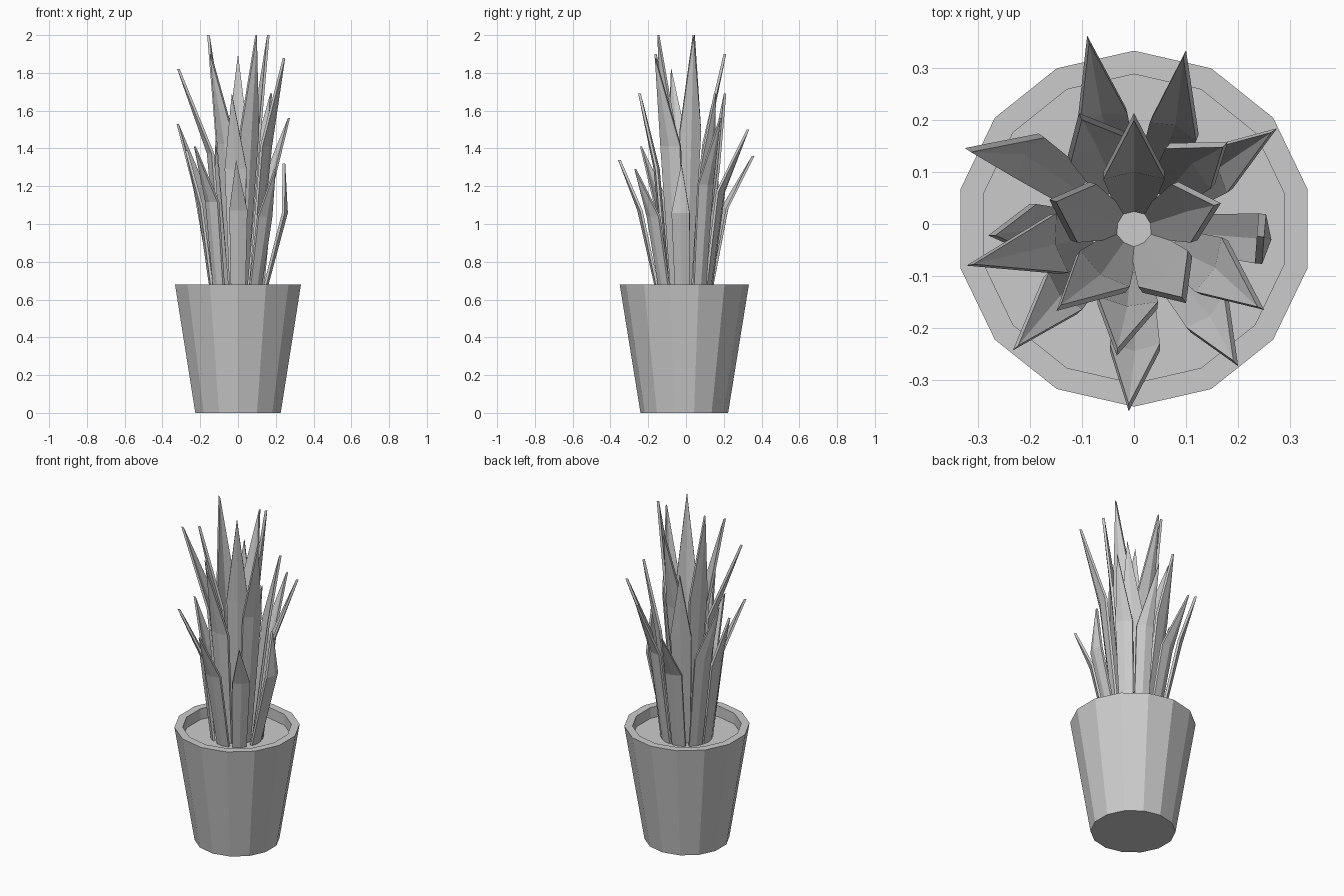
import bpy, bmesh, math
from mathutils import Vector

cube = bpy.data.objects.get("Cube")
if cube:
    bpy.data.objects.remove(cube, do_unlink=True)

grey = bpy.data.materials.new("plain_grey")
grey.use_nodes = True
grey.diffuse_color = (0.6, 0.6, 0.6, 1)
grey.node_tree.nodes["Principled BSDF"].inputs["Base Color"].default_value = (0.6, 0.6, 0.6, 1)

CENTRE = Vector((0, -0.009, 0))
SOIL = 0.615


def finish(bm, name):
    bmesh.ops.recalc_face_normals(bm, faces=bm.faces)
    mesh = bpy.data.meshes.new(name)
    bm.to_mesh(mesh)
    bm.free()
    mesh.materials.append(grey)
    obj = bpy.data.objects.new(name, mesh)
    bpy.context.collection.objects.link(obj)
    return obj


# Pot with its soil: a fourteen-sided profile turned about the upright axis
def lathe(name, profile, sides=14):
    bm = bmesh.new()
    verts = [bm.verts.new(CENTRE + Vector((0, r, z))) for r, z in profile]
    edges = [bm.edges.new(pair) for pair in zip(verts, verts[1:])]
    bmesh.ops.spin(bm, geom=verts + edges, cent=CENTRE, axis=(0, 0, 1),
                   angle=2 * math.pi, steps=sides)
    bmesh.ops.remove_doubles(bm, verts=bm.verts, dist=0.0005)
    bmesh.ops.dissolve_limit(bm, angle_limit=0.01, verts=bm.verts, edges=bm.edges)
    return finish(bm, name)


lathe("pot", [(0, 0), (0.232, 0), (0.342, 0.68), (0.297, 0.68), (0.297, SOIL), (0, SOIL)])


# Leaf: a thick blade folded along its middle, widest below the pointed tip
def leaf(name, root_r, root_w, mid, mid_w, tip, thickness=0.014, fold=0.014):
    tip = Vector(tip)
    middle = Vector((mid[0], mid[1], SOIL + 0.63 * (tip.z - SOIL)))
    out = middle - CENTRE
    out.z = 0
    out.normalize()
    side = Vector((-out.y, out.x, 0))
    root = CENTRE + out * root_r + Vector((0, 0, SOIL))

    bm = bmesh.new()

    def row(p, width, depth):
        return [bm.verts.new(p + side * width * s - out * depth * abs(s)) for s in (-1, 0, 1)]

    low, wide = row(root, root_w, fold / 2), row(middle, mid_w, fold)
    point = bm.verts.new(tip)
    for i in range(2):
        bm.faces.new((low[i], low[i + 1], wide[i + 1], wide[i]))
        bm.faces.new((wide[i], wide[i + 1], point))
    new = bmesh.ops.extrude_face_region(bm, geom=bm.faces[:], use_keep_orig=True)["geom"]
    inner = [v for v in new if isinstance(v, bmesh.types.BMVert)]
    bmesh.ops.translate(bm, verts=inner, vec=-out * thickness)
    return finish(bm, name)


# Inner whorl: five even leaves round an open centre
inner_tips = [(0, 0.213, 1.9), (0.167, 0.04, 2), (0.1, -0.152, 2),
              (-0.149, -0.167, 1.9), (-0.163, 0.047, 2)]
for i, tip in enumerate(inner_tips):
    a = math.radians(90 - 72 * i)
    mid = (0.123 * math.cos(a), CENTRE.y + 0.123 * math.sin(a))
    leaf(f"inner_leaf_{i + 1}", 0.047, 0.029, mid, 0.059, tip)

# Middle whorl: leaves between the inner ones, each given as (widest point, tip)
middle = [((0.122, 0.127), (0.18, 0.158, 1.69)),
          ((0.168, -0.09), (0.25, -0.165, 1.88)),
          ((-0.014, -0.172), (-0.033, -0.253, 1.69)),
          ((-0.165, -0.042), (-0.322, -0.08, 1.82)),
          ((-0.08, 0.168), (-0.106, 0.213, 1.69))]
for i, (mid, tip) in enumerate(middle):
    leaf(f"middle_leaf_{i + 1}", 0.098, 0.036, mid, 0.058, tip)

# Outer whorl: shorter leaves that splay out, given the same way
outer = [((-0.066, 0.225), (-0.09, 0.362, 1.36)),
         ((0.085, 0.203), (0.1, 0.334, 1.5)),
         ((0.173, 0.115), (0.275, 0.184, 1.56)),
         ((0.264, -0.03), (0.25, -0.025, 1.32)),
         ((0.155, -0.188), (0.2, -0.273, 1.29)),
         ((0.002, -0.258), (-0.01, -0.36, 1.34)),
         ((-0.152, -0.147), (-0.233, -0.243, 1.41)),
         ((-0.215, -0.01), (-0.28, -0.022, 1.39)),
         ((-0.222, 0.142), (-0.325, 0.146, 1.53))]
for i, (mid, tip) in enumerate(outer):
    leaf(f"outer_leaf_{i + 1}", 0.145, 0.038, mid, 0.048, tip)
